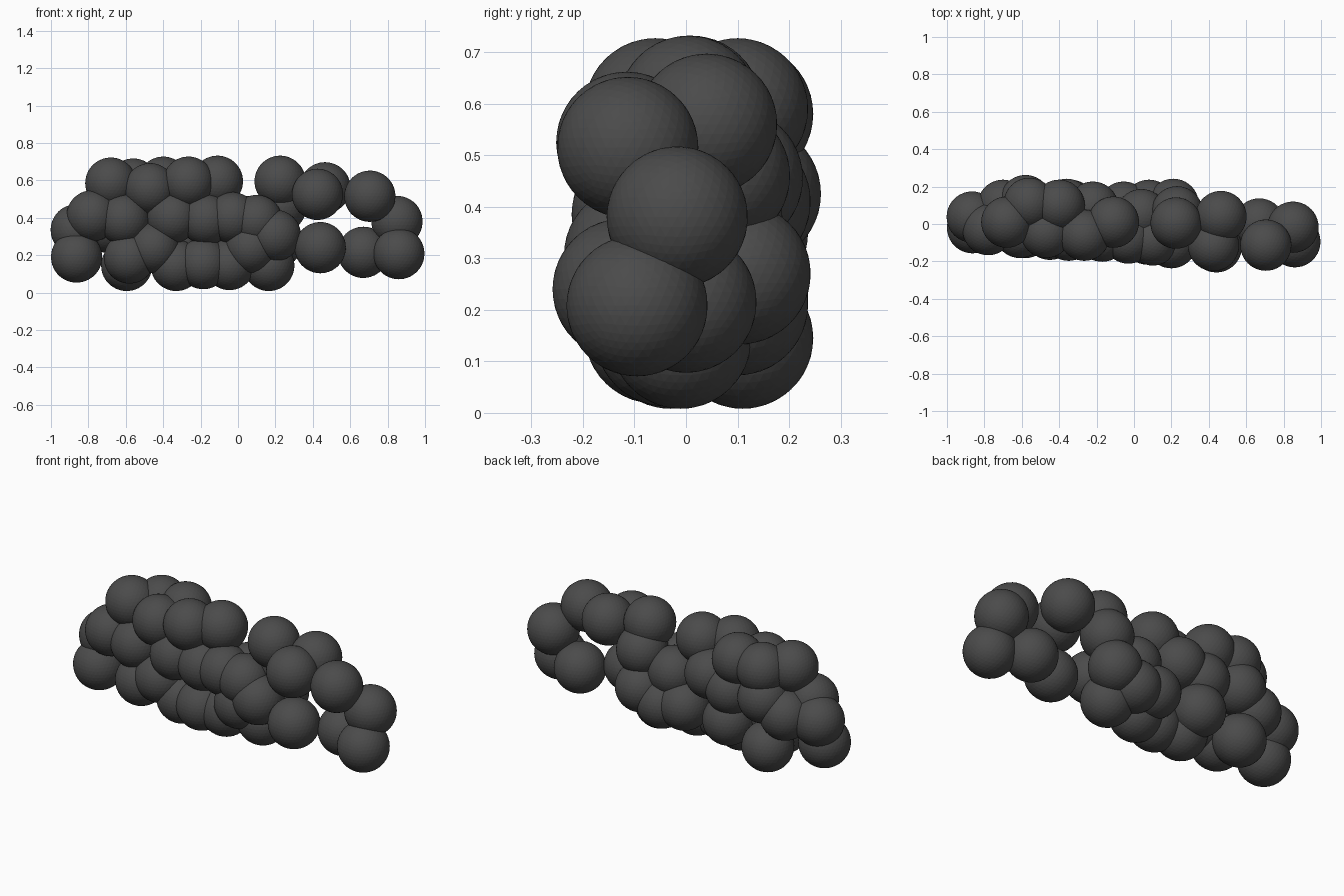
import bpy, bmesh
from mathutils import Vector

R = 0.137  # every ball has the same radius

# Ball centres, grouped by region of the cluster
front_balls = [
    (-.863, -.02, .19), (-.78, -.03, .41), (-.61, -.045, .39), (-.58, -.045, .185),
    (-.45, -.055, .24), (-.33, -.03, .145), (-.35, -.06, .40), (-.185, -.06, .155),
    (-.17, -.065, .39), (-.045, -.04, .15), (-.03, -.075, .40), (.10, -.085, .385),
    (.07, -.08, .24), (.165, -.01, .145), (.20, -.10, .305)]
top_balls = [
    (-.68, .01, .585), (-.56, .11, .58), (-.47, -.045, .555),
    (-.40, .10, .59), (-.265, -.06, .59), (-.11, .01, .595)]
back_balls = [
    (-.865, .037, .335), (-.70, .10, .35), (-.595, .11, .145), (-.58, .125, .425),
    (-.36, .105, .41), (-.34, .10, .225), (-.22, .09, .455), (-.055, .09, .23),
    (.04, .05, .38), (.08, .10, .21), (.21, .105, .27)]
loop_balls = [
    (.225, .005, .595), (.23, .065, .46), (.465, .04, .56), (.425, -.115, .525),
    (.44, -.122, .24), (.705, -.113, .515), (.67, 0, .215), (.85, -.017, .38),
    (.86, -.095, .208)]

mat = bpy.data.materials.new("dark_grey")
mat.diffuse_color = (0.07, 0.07, 0.07, 1)

# One faceted ball mesh shared by all the balls
bm = bmesh.new()
bmesh.ops.create_icosphere(bm, subdivisions=4, radius=R)
ball = bpy.data.meshes.new("ball")
bm.to_mesh(ball)
bm.free()
ball.materials.append(mat)


def add_balls(name, centres):
    for i, c in enumerate(centres):
        ob = bpy.data.objects.new(f"{name}_{i + 1}", ball)
        ob.location = Vector(c)
        bpy.context.collection.objects.link(ob)


add_balls("front_ball", front_balls)
add_balls("top_ball", top_balls)
add_balls("back_ball", back_balls)
add_balls("open_loop_ball", loop_balls)
